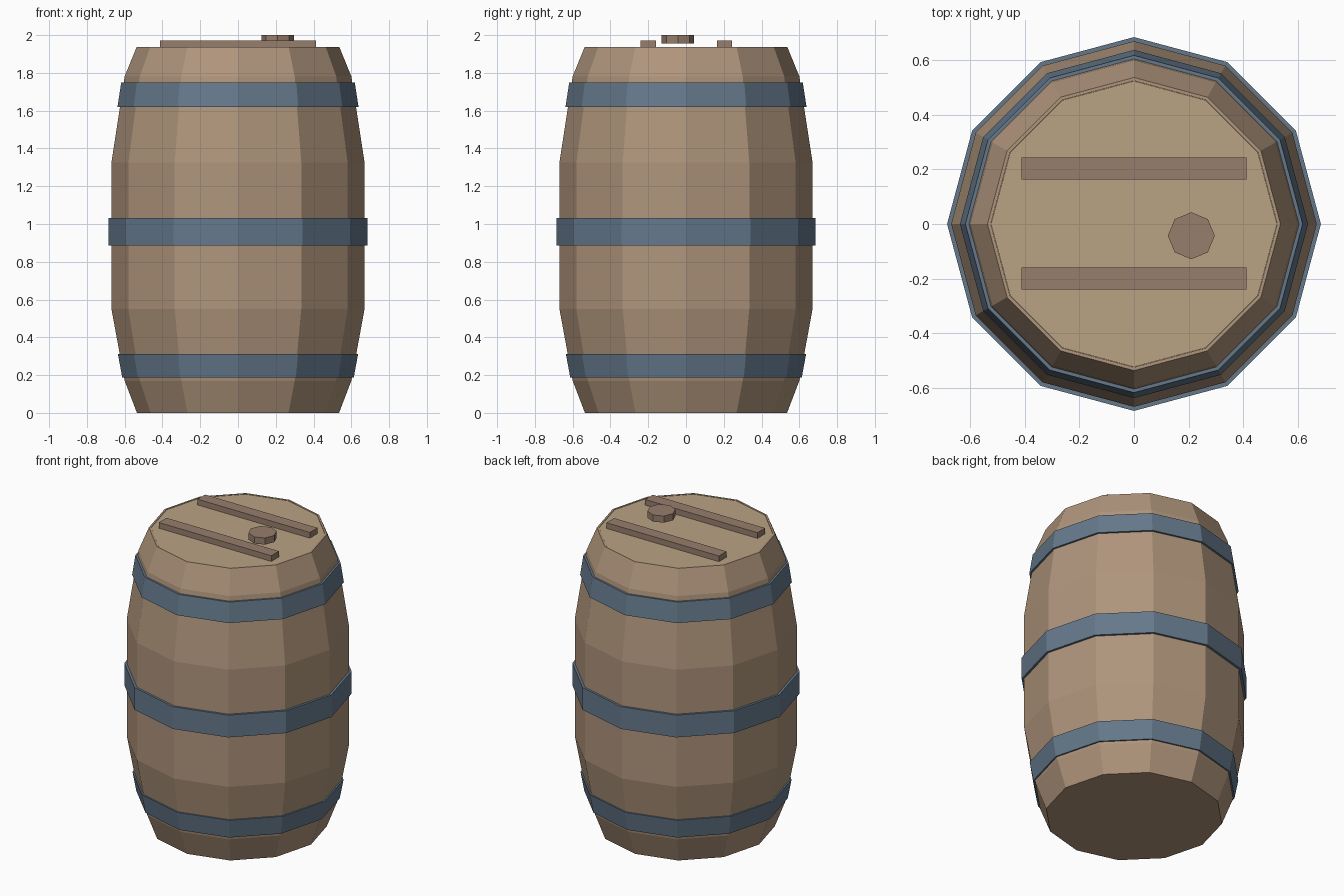
import bpy, bmesh
from math import cos, sin, pi

if "Cube" in bpy.data.objects:
    bpy.data.objects.remove(bpy.data.objects["Cube"])

def material(name, rgb):
    m = bpy.data.materials.new(name)
    m.diffuse_color = (*rgb, 1)
    m.use_nodes = True
    m.node_tree.nodes["Principled BSDF"].inputs["Base Color"].default_value = m.diffuse_color
    return m

wood = material("stave_wood", (0.43, 0.30, 0.20))
pale = material("lid_wood", (0.49, 0.37, 0.23))
dark = material("trim_wood", (0.31, 0.21, 0.15))
iron = material("band_metal", (0.13, 0.19, 0.26))

def finish(name, bm, mat):
    bmesh.ops.recalc_face_normals(bm, faces=bm.faces)
    me = bpy.data.meshes.new(name)
    bm.to_mesh(me)
    bm.free()
    ob = bpy.data.objects.new(name, me)
    bpy.context.collection.objects.link(ob)
    me.materials.append(mat)
    return ob

def lathe(name, profile, mat, sides=12, closed=False, centre=(0, 0)):
    """Spin an (r, z) profile; closed makes a ring, open gets end caps."""
    bm = bmesh.new()
    loops = [[bm.verts.new((centre[0] + r * cos(2 * pi * i / sides),
                            centre[1] + r * sin(2 * pi * i / sides), z))
              for i in range(sides)] for r, z in profile]
    pairs = list(zip(loops, loops[1:]))
    if closed:
        pairs.append((loops[-1], loops[0]))
    else:
        bm.faces.new(loops[0])
        bm.faces.new(loops[-1])
    for a, b in pairs:
        for i in range(sides):
            j = (i + 1) % sides
            bm.faces.new((a[i], a[j], b[j], b[i]))
    return finish(name, bm, mat)

def box(name, lo, hi, mat):
    bm = bmesh.new()
    bmesh.ops.create_cube(bm, size=1)
    for v in bm.verts:
        v.co = [(l + h) / 2 + c * (h - l) for l, h, c in zip(lo, hi, v.co)]
    return finish(name, bm, mat)

# Bulging staved body with a thin top rim
lathe("barrel_body", [(0.535, 0), (0.60, 0.17), (0.67, 0.55), (0.67, 1.326),
                      (0.60, 1.782), (0.537, 1.936), (0.525, 1.936), (0.525, 1.92)], wood)

# Lid disc inside the rim
lathe("lid", [(0.524, 1.915), (0.524, 1.934)], pale)

# Metal bands: bottom and top edge as (radius, height)
for name, (r0, z0), (r1, z1) in (
        ("lower_band", (0.613, 0.188), (0.636, 0.313)),
        ("middle_band", (0.685, 0.885), (0.685, 1.032)),
        ("upper_band", (0.638, 1.62), (0.618, 1.75))):
    t = 0.025
    lathe(name, [(r0, z0), (r1, z1), (r1 - t, z1), (r0 - t, z0)], iron, closed=True)

# Two battens across the lid
for name, y in (("front_batten", -0.2), ("back_batten", 0.204)):
    box(name, (-0.412, y - 0.04, 1.934), (0.412, y + 0.04, 1.972), dark)

# Octagonal bung
lathe("bung", [(0.086, 1.956), (0.086, 2.0)], dark, sides=8, centre=(0.21, -0.043))
